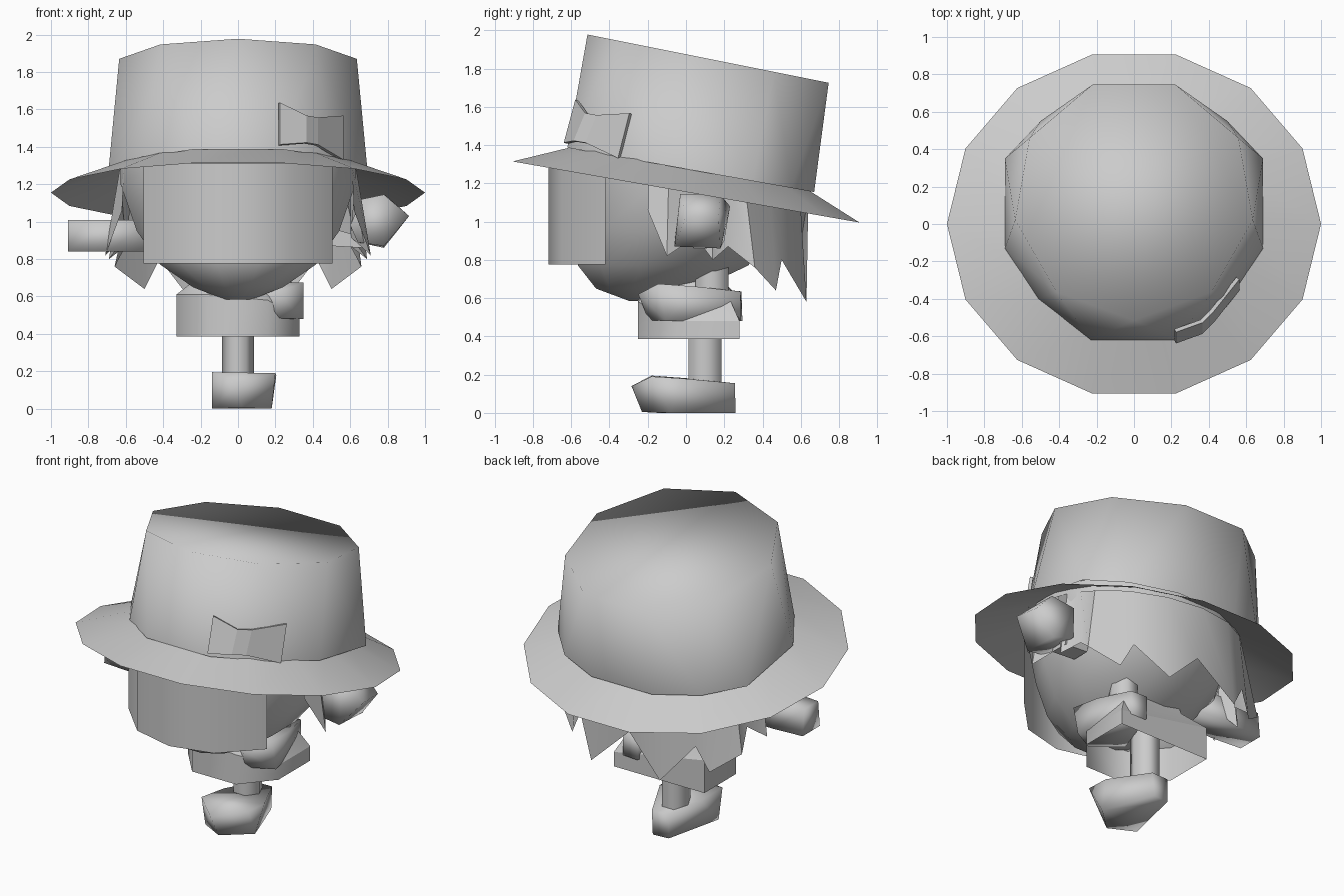
import bpy, bmesh
from math import sin, cos, pi, radians

if "Cube" in bpy.data.objects:
    bpy.data.objects.remove(bpy.data.objects["Cube"])


def finish(name, bm, angle=50):
    bmesh.ops.recalc_face_normals(bm, faces=bm.faces)
    me = bpy.data.meshes.new(name)
    bm.to_mesh(me)
    bm.free()
    ob = bpy.data.objects.new(name, me)
    bpy.context.collection.objects.link(ob)
    if angle:
        bpy.ops.object.select_all(action='DESELECT')
        bpy.context.view_layer.objects.active = ob
        ob.select_set(True)
        bpy.ops.object.shade_smooth_by_angle(angle=radians(angle))
    return ob


def hull(name, pts, angle=180, open_bottom=False):
    bm = bmesh.new()
    for p in pts:
        bm.verts.new(p)
    bmesh.ops.convex_hull(bm, input=bm.verts)
    if open_bottom:
        bm.normal_update()
        low = [f for f in bm.faces if f.normal.z < -0.6]
        bmesh.ops.delete(bm, geom=low, context='FACES')
    return finish(name, bm, angle)


def loft(name, rows, closed=True, caps=(False, False), angle=50):
    bm = bmesh.new()
    vs = [[bm.verts.new(p) for p in r] for r in rows]
    n = len(rows[0])
    for a, b in zip(vs, vs[1:]):
        for i in range(n if closed else n - 1):
            j = (i + 1) % n
            bm.faces.new((a[i], a[j], b[j], b[i]))
    if caps[0]:
        bm.faces.new(vs[0])
    if caps[1]:
        bm.faces.new(vs[-1])
    return finish(name, bm, angle)


def ring(n, cx, cy, rx, ry, z, slope=0.0, start=0.0):
    out = []
    for i in range(n):
        a = start + 2 * pi * i / n
        x, y = cx + rx * cos(a), cy + ry * sin(a)
        out.append((x, y, z + slope * y))
    return out


def mirrored(pts):
    return pts + [(-x, *rest) for x, *rest in pts]


# Hat brim: tilted cone ring with 14 sides, running just inside the crown
loft("hat_brim", [ring(14, 0, 0, 1.0, 0.93, 1.155, -0.176),
                  ring(14, 0, 0.02, 0.62, 0.59, 1.30, -0.18)])

# Hat crown: 9-sided top over a wider base, tilted back
base = mirrored([(0.23, -0.62), (0.51, -0.40), (0.69, -0.13),
                 (0.69, 0.35), (0.5, 0.55), (0.22, 0.67)])
crown = [(x, y, 1.275 - 0.18 * y) for x, y in base]
crown += ring(9, 0, 0.135, 0.645, 0.65, 1.875, -0.2, -pi / 2)
hull("hat_crown", crown, open_bottom=True)

# Bow on the crown
bow_cols = [(0.22, -0.60, 1.41, 1.635), (0.36, -0.55, 1.42, 1.565),
            (0.42, -0.49, 1.41, 1.555), (0.555, -0.32, 1.33, 1.565)]
bow = loft("hat_bow", [[(x, y - 0.03, a) for x, y, a, b in bow_cols],
                       [(x, y + 0.03, b) for x, y, a, b in bow_cols]],
           closed=False, angle=0)
solid = bow.modifiers.new("thickness", 'SOLIDIFY')
solid.thickness = 0.02
solid.offset = 0

# Head: rings from the chin up into the hat
head_rings = [(0.585, -0.2, 0.08, 0.10), (0.65, -0.2, 0.25, 0.28),
              (0.77, -0.12, 0.43, 0.46), (0.95, -0.05, 0.56, 0.55),
              (1.2, 0.0, 0.65, 0.62), (1.3, 0.0, 0.65, 0.62)]
loft("head", [ring(12, 0, y, rx, ry, z, 0, pi / 12) for z, y, rx, ry in head_rings],
     caps=(True, False), angle=60)

# Curved face panel
arc = [(-0.505, -0.42), (-0.28, -0.65), (0, -0.72), (0.28, -0.65), (0.505, -0.42)]
loft("face_panel", [[(x, y, 0.775) for x, y in arc], [(x, y, 1.31) for x, y in arc]],
     closed=False, angle=40)

# Jagged hair around the sides and back
side = [(0.62, -0.20, 1.06), (0.71, -0.10, 0.82), (0.60, 0.05, 0.92),
        (0.69, 0.14, 0.80), (0.60, 0.22, 0.87), (0.66, 0.36, 0.76), (0.50, 0.47, 0.64),
        (0.42, 0.50, 0.80), (0.25, 0.63, 0.58), (0.0, 0.59, 0.82)]
tips = side + [(-x, y, z) for x, y, z in side[-2::-1]]
roots = []
for x, y, z in tips:
    k = 0.64 / (x * x + y * y) ** 0.5
    roots.append((x * k, y * k, 1.26 - 0.18 * y * k))
loft("hair", [roots, tips], closed=False, angle=40)

# Body: skirt band, lower on the lifted-leg side, and torso narrowing into the head
plan = [(-0.33, -0.05, 0.61), (-0.16, -0.25, 0.61), (0.16, -0.25, 0.58),
        (0.33, -0.05, 0.48), (0.33, 0.28, 0.48), (-0.33, 0.28, 0.60)]
loft("skirt", [[(x, y, 0.385) for x, y, t in plan], [(x, y, t) for x, y, t in plan]], angle=50)
loft("torso", [plan] + [[(x * k, y * k, z) for x, y, t in plan]
                        for k, z in ((0.65, 0.70), (0.55, 0.85))])

# Legs and shoes: one standing, one lifted and mirrored; wide toe, narrow heel
sole = [(0.02, -0.23, 0.005), (-0.14, -0.14, 0), (-0.05, 0.25, 0),
        (0.06, 0.26, 0), (0.18, -0.08, 0)]
upper = [(0.0, -0.285, 0.14), (-0.14, -0.18, 0.195), (0.20, -0.18, 0.19),
         (0.205, -0.02, 0.18), (-0.12, 0.02, 0.18), (-0.05, 0.25, 0.155), (0.07, 0.255, 0.155)]
for name, flip, dx, lx, dy, dz, top in (("standing", 1, 0, 0, 0, 0, 0.65),
                                        ("lifted", -1, 0.21, 0.2, 0.035, 0.48, 0.88)):
    hull(name + "_shoe", [(flip * x + dx, y + dy, z + dz) for x, y, z in sole + upper])
    loft(name + "_leg", [ring(6, lx, 0.1 + dy, 0.085, 0.1, z) for z in (0.15 + dz, top)], angle=70)

# Left arm: flattened sleeve reaching sideways
section = ((-0.11, 0.84), (-0.09, 1.01), (0.08, 1.01), (0.10, 0.84))
loft("left_arm", [[(x, y * k, z) for y, z in section]
                  for x, k in ((-0.91, 0.85), (-0.70, 1.0), (-0.45, 0.9))],
     caps=(True, True), angle=100)

# Right arm and hand
hull("right_hand", [(0.60, -0.04, 0.98), (0.66, -0.03, 1.12), (0.78, -0.03, 1.145),
                    (0.79, 0.18, 1.14), (0.915, 0.0, 1.03), (0.90, 0.17, 1.02),
                    (0.78, -0.06, 0.87), (0.78, 0.18, 0.86), (0.64, 0.20, 0.90),
                    (0.64, -0.06, 0.89), (0.66, 0.23, 1.08)])
hull("right_sleeve", [(x, y, z) for x, z in ((0.50, 0.87), (0.48, 0.97), (0.66, 0.92), (0.67, 0.86))
                      for y in (0.04, 0.16)], 30)
